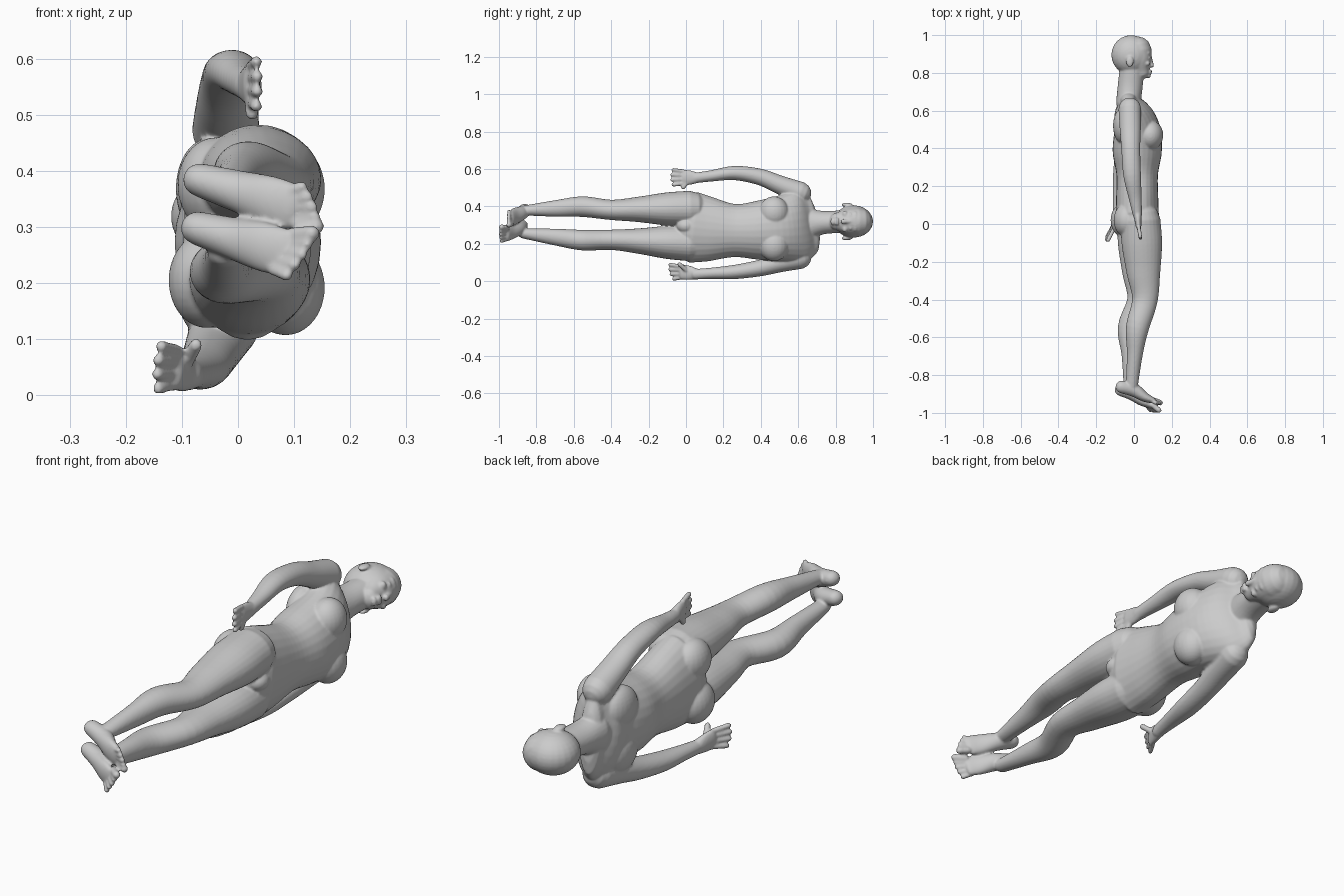
import bpy, bmesh, math
from mathutils import Vector, Matrix

cube = bpy.data.objects.get("Cube")
if cube:
    bpy.data.objects.remove(cube)

SIDES = 28
form = bmesh.new()


def at(x, y, z):
    return Vector((x, y, z))


def catmull(before, start, end, after, t):
    """Smooth value between start and end."""
    slope_in, slope_out = (end - before) / 2, (after - start) / 2
    return (start + slope_in * t
            + ((end - start) * 3 - slope_in * 2 - slope_out) * t ** 2
            + ((start - end) * 2 + slope_in + slope_out) * t ** 3)


def smooth_path(stations, steps=5):
    padded = [stations[0] * 2 - stations[1], *stations, stations[-1] * 2 - stations[-2]]
    path = [catmull(*padded[i:i + 4], step / steps)
            for i in range(len(stations) - 1) for step in range(steps)]
    return path + [stations[-1]]


def add_ring(centre, tangent, width, depth):
    """Oval section across the path, its width lying along z."""
    across = (at(0, 0, 1) - tangent * tangent.z).normalized()
    through = tangent.cross(across)
    angles = [math.tau * k / SIDES for k in range(SIDES)]
    return [form.verts.new(centre + across * math.cos(a) * width + through * math.sin(a) * depth)
            for a in angles]


def loft(centres, widths, depths):
    """Closed tube through the centres, with domed ends."""
    path = smooth_path([Vector((*c, w, d)) for c, w, d in zip(centres, widths, depths)])
    points = [Vector(station[:3]) for station in path]
    last = len(path) - 1
    dome = [math.radians(angle) for angle in (80, 55, 30)]
    rings = []
    for i, (point, station) in enumerate(zip(points, path)):
        tangent = (points[min(i + 1, last)] - points[max(i - 1, 0)]).normalized()
        width, depth = station[3], station[4]
        angles = [0]
        if i == 0:
            angles = [-a for a in dome] + angles
        if i == last:
            angles = angles + dome[::-1]
        for a in angles:
            centre = point + tangent * min(width, depth) * math.sin(a)
            rings.append(add_ring(centre, tangent, width * math.cos(a), depth * math.cos(a)))
    for lower, upper in zip(rings, rings[1:]):
        for k in range(SIDES):
            n = (k + 1) % SIDES
            form.faces.new((lower[k], lower[n], upper[n], upper[k]))
    form.faces.new(rings[0][::-1])
    form.faces.new(rings[-1])


def blob(centre, radii):
    """Ellipsoid used for rounded forms."""
    place = Matrix.Translation(centre) @ Matrix.Diagonal((*radii, 1))
    bmesh.ops.create_uvsphere(form, u_segments=24, v_segments=16, radius=1, matrix=place)


def digit(base, tip, radius):
    loft([base, base.lerp(tip, .5), tip], [radius] * 3, [radius] * 3)


def digit_row(middle, across, reach, count, radius, first_radius):
    """Fingers or toes fanned across a knuckle line, the inner ones longest."""
    for k in range(count):
        offset = across * (1 - 2 * k / (count - 1))
        length = .85 + .2 * math.sin(math.pi * (k + .5) / count)
        base = middle + offset
        digit(base, base + reach * length + offset * .25, radius if k else first_radius)


def leg(hip, knee, calf, ankle):
    thigh = hip.lerp(knee, .3)
    above_knee = hip.lerp(knee, .65)
    shin = calf.lerp(ankle, .45)
    loft([hip, thigh, above_knee, knee, calf, shin, ankle],
         widths=[.095, .088, .068, .054, .055, .045, .027],
         depths=[.105, .107, .09, .068, .061, .042, .032])


def foot(heel, ball, across, reach):
    arch = heel.lerp(ball, .4) + at(0, .012, 0)
    instep = heel.lerp(ball, .75)
    loft([heel, arch, instep, ball],
         widths=[.03, .037, .044, .043], depths=[.033, .036, .026, .017])
    digit_row(ball, across, reach, count=5, radius=.0105, first_radius=.0145)


def arm(shoulder, elbow, forearm, wrist):
    upper = shoulder.lerp(elbow, .5)
    lower = forearm.lerp(wrist, .6)
    loft([shoulder, upper, elbow, forearm, lower, wrist],
         widths=[.06, .05, .044, .038, .03, .028],
         depths=[.06, .056, .05, .047, .034, .025])


def hand(wrist, knuckles, across, reach, thumb_tip):
    palm = wrist.lerp(knuckles, .5)
    loft([wrist, palm, knuckles], widths=[.028, .038, .041], depths=[.024, .019, .015])
    digit_row(knuckles, across, reach, count=4, radius=.0105, first_radius=.0105)
    digit(palm.lerp(thumb_tip, .25), thumb_tip, radius=.012)


def spine(y):
    """Centre of the trunk: a gentle sideways bow, shoulders set back."""
    return at(.017 - .3 * max(0, y - .5), y, .27 + .25 * (y - .3) ** 2)


# Torso and neck
loft([spine(y) for y in (.66, .6, .5, .38, .26, .13, .04)],
     widths=[.17, .195, .175, .157, .142, .172, .19],
     depths=[.05, .095, .122, .13, .11, .112, .115])
loft([at(-.03, .64, .305), at(-.02, .73, .313), at(-.01, .83, .318)],
     widths=[.09, .063, .06], depths=[.065, .066, .065])
for side in (-1, 1):
    middle = spine(.5) + at(0, 0, side * .088)
    blob(middle + at(.068, -.03, 0), radii=(.07, .08, .085))    # chest
    blob(middle + at(-.07, .02, 0), radii=(.058, .1, .09))      # shoulder blade
    blob(at(-.048 + side * .008, .02, .29 + side * .085), radii=(.068, .09, .085))  # buttock
blob(at(.09, 0, .295), radii=(.045, .05, .04))                  # groin

# Skull, jaw, nose and mouth
face = at(0, 0, .319)
blob(face + at(-.015, .895, 0), radii=(.105, .105, .086))
loft([face + at(.02, .92, 0), face + at(.028, .86, 0), face + at(.042, .808, 0)],
     widths=[.075, .07, .048], depths=[.073, .066, .042])
loft([face + at(.087, .888, 0), face + at(.097, .837, 0)],
     widths=[.007, .013], depths=[.007, .009])
blob(face + at(.072, .905, 0), radii=(.022, .016, .055))        # brow
for lip in (.811, .8):
    blob(face + at(.085, lip, 0), radii=(.011, .006, .022))
blob(face + at(.077, .784, 0), radii=(.012, .012, .02))         # chin

# Eyes, cheeks and ears
for side in (-1, 1):
    blob(face + at(.078, .879, side * .033), radii=(.012, .007, .014))
    blob(face + at(.07, .85, side * .04), radii=(.016, .014, .018))
    blob(face + at(-.022, .86, side * .09), radii=(.02, .03, .01))

# Right leg and foot
leg(hip=at(.035, .02, .388), knee=at(.058, -.4, .381),
    calf=at(.018, -.55, .398), ankle=at(-.012, -.86, .378))
foot(heel=at(-.068, -.862, .384), ball=at(.095, -.932, .336),
     across=at(.01, 0, -.028), reach=at(.035, -.016, 0))

# Left leg and foot
leg(hip=at(.018, .02, .202), knee=at(.032, -.4, .221),
    calf=at(-.025, -.55, .219), ankle=at(-.022, -.87, .255))
foot(heel=at(-.072, -.877, .298), ball=at(.08, -.957, .255),
     across=at(.018, 0, .03), reach=at(.032, -.032, -.004))

# Right arm and hand
arm(shoulder=at(-.022, .61, .472), elbow=at(-.017, .395, .557),
    forearm=at(-.01, .26, .578), wrist=at(.018, .05, .552))
hand(wrist=at(.018, .06, .552), knuckles=at(.024, -.012, .555),
     across=at(0, 0, .032), reach=at(.01, -.06, 0), thumb_tip=at(.025, -.015, .502))

# Left arm and hand
arm(shoulder=at(-.022, .61, .125), elbow=at(-.05, .395, .07),
    forearm=at(-.064, .26, .049), wrist=at(-.088, .05, .037))
hand(wrist=at(-.088, .06, .037), knuckles=at(-.11, -.02, .05),
     across=at(.002, -.008, .03), reach=at(-.032, -.06, 0), thumb_tip=at(-.075, -.035, .09))

# Fuse all forms into one continuous skin
rough = bpy.data.meshes.new("rough forms")
form.to_mesh(rough)
form.free()
body = bpy.data.objects.new("body", rough)
bpy.context.collection.objects.link(body)
fuse = body.modifiers.new("fuse", 'REMESH')
fuse.mode = 'VOXEL'
fuse.voxel_size = .0048
soften = body.modifiers.new("soften", 'SMOOTH')
soften.iterations = 7
skin = bpy.data.meshes.new_from_object(body.evaluated_get(bpy.context.evaluated_depsgraph_get()))
body.modifiers.clear()
body.data = skin
bpy.data.meshes.remove(rough)
skin.shade_smooth()

# One plain colour all over
grey = bpy.data.materials.new("plain grey")
grey.use_nodes = True
grey.diffuse_color = (.6, .6, .6, 1)
grey.node_tree.nodes["Principled BSDF"].inputs["Base Color"].default_value = grey.diffuse_color
skin.materials.append(grey)
